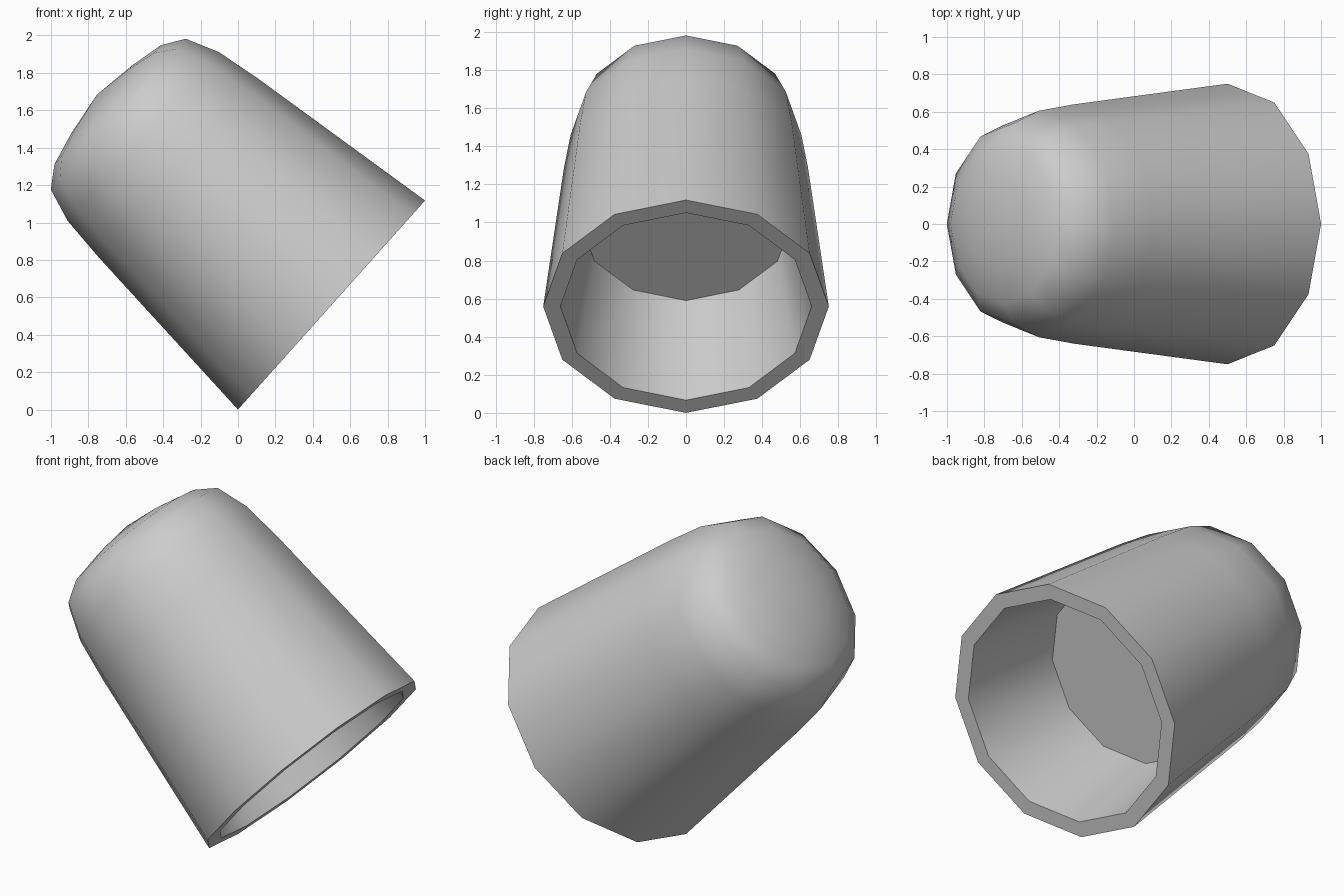
import bpy, bmesh, math
from mathutils import Vector, Matrix

if "Cube" in bpy.data.objects:
    bpy.data.objects.remove(bpy.data.objects["Cube"])

SIDES = 12
# (radius, distance along the axis): inner floor, wall, rim, outer wall, dome
PROFILE = [(0, 0.667), (0.555, 0.667), (0.66, 0), (0.75, 0), (0.64, 1.10),
           (0.606, 1.35), (0.541, 1.53), (0.427, 1.606), (0.248, 1.648), (0, 1.685)]

# Tilted frame: u across the rim, v along y, w along the axis
u = Vector((0.667, 0, 0.745)).normalized()
v = Vector((0, 1, 0))
w = Vector((-u.z, 0, u.x))
frame = Matrix((u, v, w)).transposed()
centre = Vector((0.5, 0, 0.75 * u.z))


def ring(bm, r, t):
    """One ring of the profile, or a single pole vertex when r is 0."""
    count = SIDES if r else 1
    angles = [2 * math.pi * i / SIDES for i in range(count)]
    return [bm.verts.new(centre + frame @ Vector((r * math.cos(a), r * math.sin(a), t)))
            for a in angles]


# Hollow thimble shell, lathed around the tilted axis
bm = bmesh.new()
rings = [ring(bm, r, t) for r, t in PROFILE]
for a, b in zip(rings, rings[1:]):
    for i in range(SIDES):
        j = (i + 1) % SIDES
        quad = [a[i % len(a)], a[j % len(a)], b[j % len(b)], b[i % len(b)]]
        bm.faces.new(list(dict.fromkeys(quad)))
bmesh.ops.recalc_face_normals(bm, faces=bm.faces)

mesh = bpy.data.meshes.new("tilted_cup")
bm.to_mesh(mesh)
bm.free()
cup = bpy.data.objects.new("tilted_cup", mesh)
bpy.context.collection.objects.link(cup)

# Smooth walls and dome, sharp rim and floor edges
bpy.context.view_layer.objects.active = cup
cup.select_set(True)
bpy.ops.object.shade_smooth_by_angle(angle=math.radians(55))
